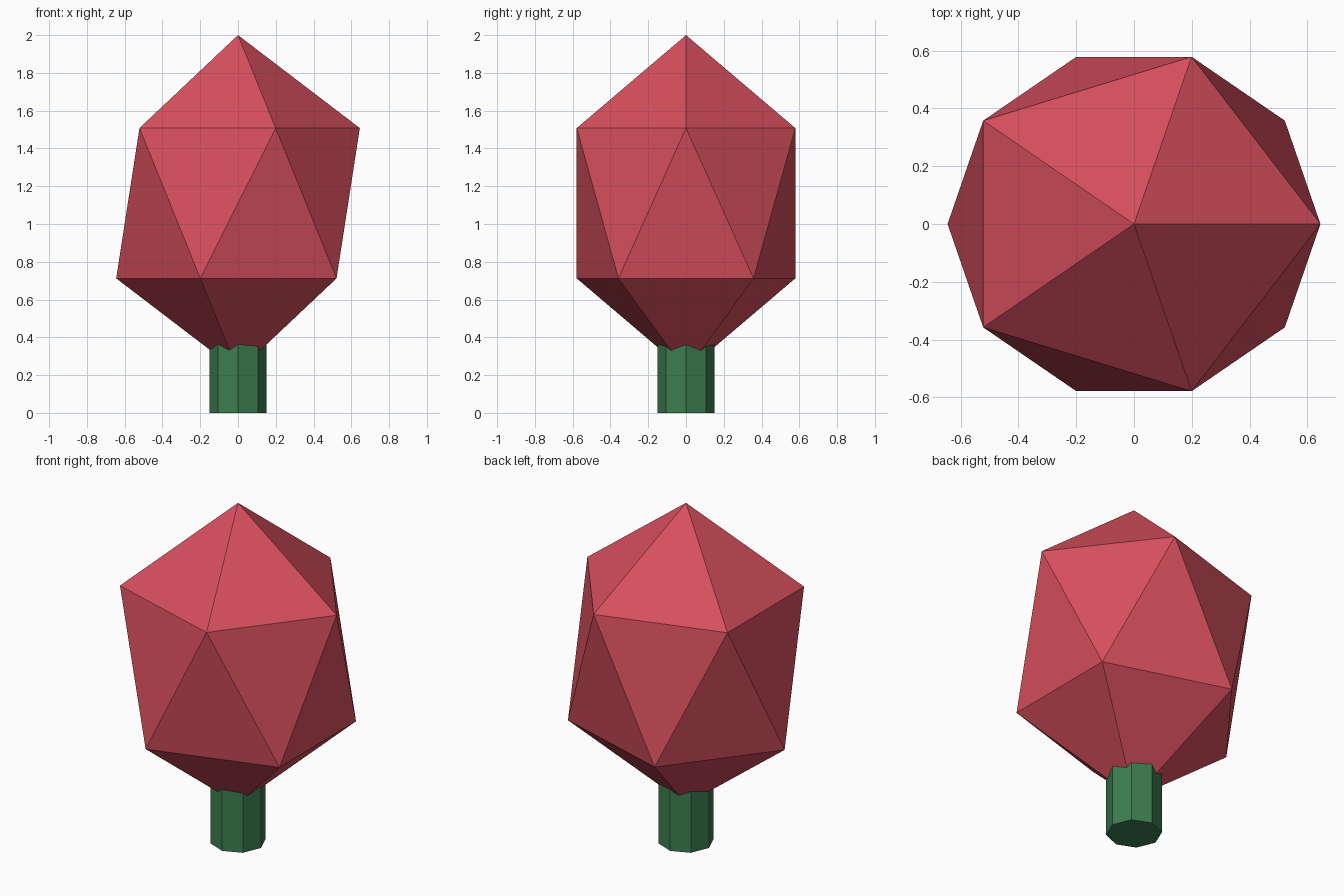
import bpy

cube = bpy.data.objects.get("Cube")
if cube:
    bpy.data.objects.remove(cube, do_unlink=True)


def make_material(name, rgb):
    mat = bpy.data.materials.new(name)
    mat.use_nodes = True
    color = (*rgb, 1.0)
    mat.diffuse_color = color
    mat.node_tree.nodes["Principled BSDF"].inputs["Base Color"].default_value = color
    return mat


def finish(name, mat):
    obj = bpy.context.object
    obj.name = name
    obj.data.name = name
    obj.data.materials.append(mat)
    bpy.ops.object.transform_apply(location=True, rotation=True, scale=True)
    bpy.ops.object.shade_flat()
    return obj


red = make_material("red foliage", (0.68, 0.078, 0.11))
green = make_material("green stem", (0.046, 0.205, 0.078))

# Stem: octagonal post whose top is buried in the crown
STEM_HEIGHT = 0.4
bpy.ops.mesh.primitive_cylinder_add(
    vertices=8, radius=0.15, depth=STEM_HEIGHT, location=(0, 0, STEM_HEIGHT / 2))
finish("stem", green)

# Crown: tall stretched icosahedron
bpy.ops.mesh.primitive_ico_sphere_add(subdivisions=1, radius=1, location=(0, 0, 1.11))
bpy.context.object.scale = (0.721, 0.68, 0.89)
finish("crown", red)
